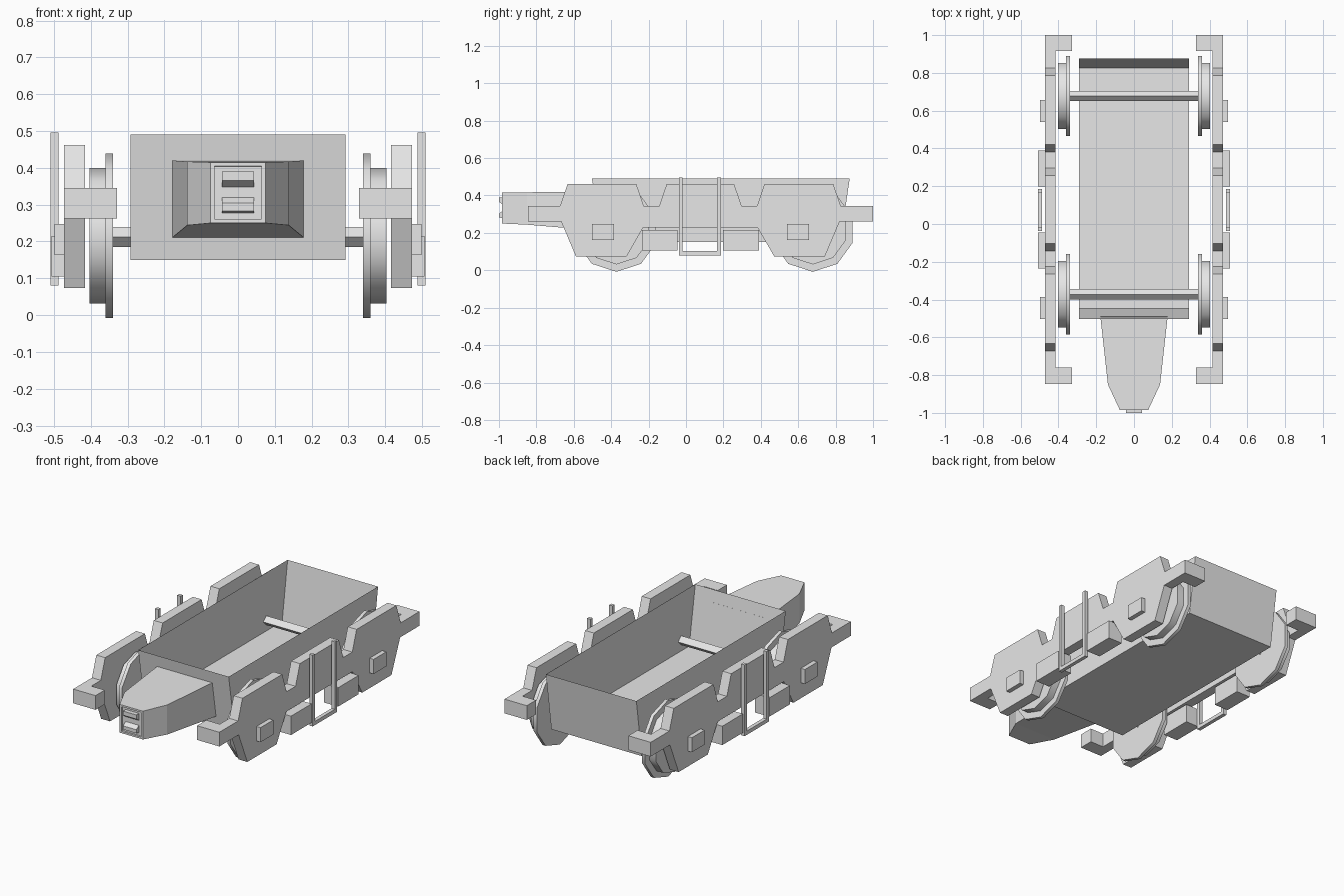
import bpy, bmesh
from math import pi
from mathutils import Matrix, Vector

cube = bpy.data.objects.get("Cube")
if cube:
    bpy.data.objects.remove(cube, do_unlink=True)

grey = bpy.data.materials.new("plain_grey")
grey.use_nodes = True
grey.diffuse_color = (0.8, 0.8, 0.8, 1)
grey.node_tree.nodes["Principled BSDF"].inputs["Base Color"].default_value = (0.8, 0.8, 0.8, 1)

MID = 0.077  # lengthwise centre of the running gear


def finish(name, bm, mirror=False, fix=True):
    if fix:
        bmesh.ops.recalc_face_normals(bm, faces=bm.faces)
    mesh = bpy.data.meshes.new(name)
    bm.to_mesh(mesh)
    bm.free()
    mesh.materials.append(grey)
    obj = bpy.data.objects.new(name, mesh)
    bpy.context.collection.objects.link(obj)
    if mirror:
        obj.modifiers.new("Mirror", 'MIRROR').use_mirror_merge = False
    return obj


def add_box(bm, x, y, z):
    lo, hi = Vector((x[0], y[0], z[0])), Vector((x[1], y[1], z[1]))
    bmesh.ops.create_cube(bm, size=1, matrix=Matrix.Translation((lo + hi) / 2)
                          @ Matrix.Diagonal((*(hi - lo), 1)))


def prism(bm, profile, x0, x1):
    """Extrude a (y, z) outline along x."""
    face = bm.faces.new([bm.verts.new((x0, y, z)) for y, z in profile])
    out = bmesh.ops.extrude_face_region(bm, geom=[face])["geom"]
    bmesh.ops.translate(bm, vec=(x1 - x0, 0, 0),
                        verts=[v for v in out if isinstance(v, bmesh.types.BMVert)])


def add_disc(bm, sides, radius, x0, x1, y, z):
    mat = Matrix.Translation(((x0 + x1) / 2, y, z)) @ Matrix.Rotation(pi / 2, 4, 'Y')
    # a vertex always points along y
    mat = mat @ Matrix.Rotation(pi / 2, 4, 'Z')
    bmesh.ops.create_cone(bm, cap_ends=True, segments=sides, radius1=radius,
                          radius2=radius, depth=x1 - x0, matrix=mat)


# Side frames with notched top and drooping wheel guards
half = [(0.18, 0.462), (0.22, 0.345), (0.303, 0.345), (0.343, 0.462),
        (0.71, 0.462), (0.75, 0.345), (0.923, 0.345), (0.923, 0.262),
        (0.745, 0.262), (0.665, 0.073), (0.395, 0.073), (0.305, 0.23)]
outline = [(MID + d, z) for d, z in half] + [(MID - d, z) for d, z in reversed(half)]
bm = bmesh.new()
prism(bm, outline, 0.415, 0.472)
finish("side_frame", bm, mirror=True)

# Inward-turned frame ends, bearing covers and hanging boxes
ends, covers, boxes = bmesh.new(), bmesh.new(), bmesh.new()
for s in (-1, 1):
    def span(a, b):
        return sorted((MID + s * a, MID + s * b))
    add_box(ends, (0.328, 0.415), span(0.838, 0.923), (0.262, 0.345))
    add_box(covers, (0.472, 0.498), span(0.463, 0.58), (0.163, 0.248))
    add_box(boxes, (0.415, 0.507), span(0.122, 0.312), (0.105, 0.215))
finish("frame_end", ends, mirror=True)
finish("bearing_cover", covers, mirror=True)
finish("hanging_box", boxes, mirror=True)

# Step bracket: two posts and a foot bar
bm = bmesh.new()
for y in (-0.038, 0.166):
    add_box(bm, (0.487, 0.509), (y, y + 0.02), (0.08, 0.496))
add_box(bm, (0.487, 0.509), (-0.018, 0.166), (0.08, 0.102))
finish("step_bracket", bm, mirror=True)

# Wheels (tread and flange) and axles
treads, flanges, axles = bmesh.new(), bmesh.new(), bmesh.new()
for y in (-0.372, 0.678):
    add_disc(treads, 10, 0.184, 0.36, 0.403, y, 0.2155)
    add_disc(flanges, 10, 0.2235, 0.34, 0.36, y, 0.2155)
    add_disc(axles, 4, 0.027, -0.345, 0.345, y, 0.2125)
for name, wheel in (("wheel_tread", treads), ("wheel_flange", flanges)):
    obj = finish(name, wheel, mirror=True)
    bpy.ops.object.select_all(action='DESELECT')
    obj.select_set(True)
    bpy.context.view_layer.objects.active = obj
    bpy.ops.object.shade_smooth_by_angle(angle=0.7)
finish("axle", axles)

# Open thin-walled tub with sloped ends
bm = bmesh.new()
W = 0.292
floor = [bm.verts.new(p + (0.15,)) for p in ((-W, -0.447), (W, -0.447), (W, 0.825), (-W, 0.825))]
rim = [bm.verts.new(p + (0.49,)) for p in ((-W, -0.503), (W, -0.503), (W, 0.875), (-W, 0.875))]
bm.faces.new(floor[::-1])
for i in range(4):
    j = (i + 1) % 4
    bm.faces.new((floor[i], floor[j], rim[j], rim[i]))
finish("tub", bm, fix=False)

# Tapered nose lofted through three sections: (half width, y bottom, y top, z bottom, z top)
bm = bmesh.new()
rings = []
for w, yb, yt, zb, zt in ((0.178, -0.457, -0.491, 0.211, 0.42),
                          (0.138, -0.85, -0.85, 0.244, 0.417),
                          (0.075, -0.985, -0.985, 0.25, 0.415)):
    rings.append([bm.verts.new(p) for p in
                  ((-w, yb, zb), (w, yb, zb), (w, yt, zt), (-w, yt, zt))])
for a, b in zip(rings, rings[1:]):
    for i in range(4):
        j = (i + 1) % 4
        bm.faces.new((a[i], a[j], b[j], b[i]))
bm.faces.new(rings[0])
front = bm.faces.new(rings[-1])
bmesh.ops.recalc_face_normals(bm, faces=bm.faces)
bmesh.ops.inset_individual(bm, faces=[front], thickness=0.015, depth=0)
bmesh.ops.inset_individual(bm, faces=[front], thickness=0.001, depth=-0.01)
finish("nose", bm)

# Two wedge lips forming the coupling in the nose
bm = bmesh.new()
prism(bm, [(-0.97, 0.39), (-1.0, 0.39), (-1.0, 0.366), (-0.97, 0.345)], -0.043, 0.043)
prism(bm, [(-0.97, 0.323), (-1.0, 0.304), (-1.0, 0.283), (-0.97, 0.276)], -0.043, 0.043)
finish("coupling_lip", bm)
